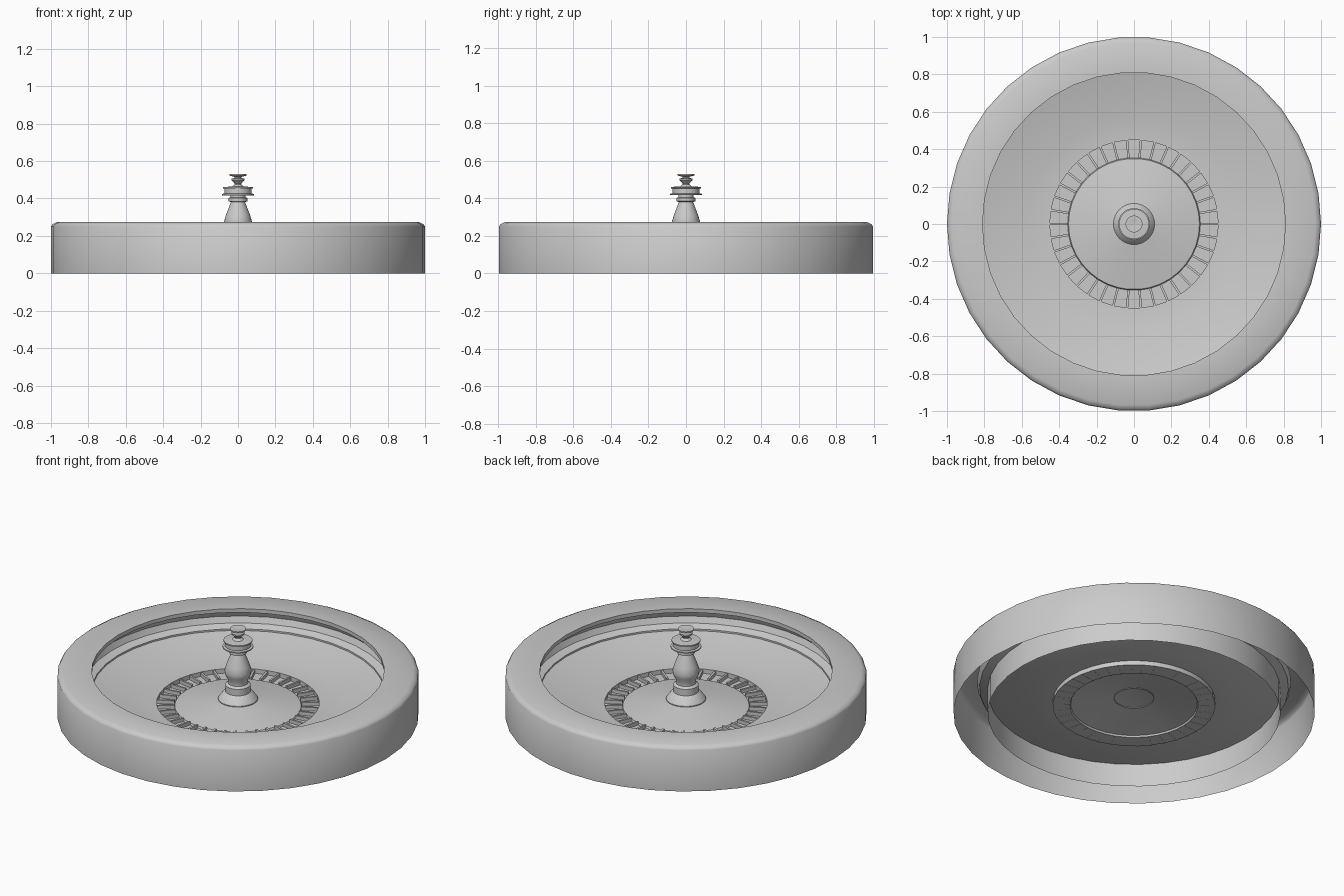
import bpy, bmesh, math
from mathutils import Matrix

if "Cube" in bpy.data.objects:
    bpy.data.objects.remove(bpy.data.objects["Cube"])

POCKETS = 38


def lathe(name, profile, sides, angle=30, outward=None):
    """Revolve an (r, z) profile around the z axis."""
    bm = bmesh.new()
    rings = []
    for r, z in profile:
        if r == 0:
            rings.append([bm.verts.new((0, 0, z))] * sides)
        else:
            rings.append([bm.verts.new((r * math.cos(2 * math.pi * i / sides),
                                        r * math.sin(2 * math.pi * i / sides), z))
                          for i in range(sides)])
    for a, b in zip(rings, rings[1:]):
        for i in range(sides):
            j = (i + 1) % sides
            loop = list(dict.fromkeys((a[i], a[j], b[j], b[i])))
            bm.faces.new(loop)
    return finish(name, bm, angle)


def finish(name, bm, angle):
    mesh = bpy.data.meshes.new(name)
    bm.to_mesh(mesh)
    bm.free()
    obj = bpy.data.objects.new(name, mesh)
    bpy.context.collection.objects.link(obj)
    bpy.ops.object.select_all(action='DESELECT')
    bpy.context.view_layer.objects.active = obj
    obj.select_set(True)
    bpy.ops.object.shade_smooth_by_angle(angle=math.radians(angle))
    return obj


# Outer casing: open underneath, rounded rim, undercut ball track, inner skirt
lathe("outer_casing", [(1.0, 0), (1.0, 0.25), (0.992, 0.262), (0.97, 0.273),
                       (0.81, 0.273), (0.81, 0.25), (0.855, 0.235),
                       (0.87, 0.20), (0.855, 0.165), (0.81, 0.15),
                       (0.81, 0)], POCKETS, 40)

# Sloping bowl surface down to the pocket ring
lathe("bowl", [(0.81, 0.14), (0.57, 0.083), (0.455, 0.077)], POCKETS)

# Pocket trough and central cone
lathe("pocket_ring", [(0.455, 0.077), (0.45, 0.077), (0.45, 0.05),
                      (0.355, 0.05)], POCKETS)
lathe("centre_cone", [(0.355, 0.05), (0.35, 0.06), (0.11, 0.10), (0, 0.115)], POCKETS)

# Pocket dividers
bm = bmesh.new()
for i in range(POCKETS):
    m = (Matrix.Rotation(2 * math.pi * i / POCKETS, 4, 'Z')
         @ Matrix.Translation((0.402, 0, 0.06))
         @ Matrix.Diagonal((0.098, 0.012, 0.022, 1)))
    bmesh.ops.create_cube(bm, size=1, matrix=m)
finish("pocket_dividers", bm, 30)

# Turned spindle
lathe("spindle", [(0.11, 0.095), (0.11, 0.105), (0.085, 0.14), (0.07, 0.15),
                  (0.07, 0.19), (0.055, 0.20), (0.055, 0.22), (0.07, 0.25),
                  (0.075, 0.275), (0.065, 0.31), (0.038, 0.38), (0.05, 0.385),
                  (0.05, 0.403), (0.04, 0.406), (0.04, 0.417)], 32)

# Handle drum with flanges
lathe("turret_drum", [(0.04, 0.417), (0.085, 0.417), (0.085, 0.424),
                      (0.072, 0.427), (0.072, 0.452), (0.08, 0.454),
                      (0.08, 0.461), (0.03, 0.464)], 32)

# Finial
lathe("finial", [(0.03, 0.464), (0.018, 0.475), (0.018, 0.48), (0.035, 0.497),
                 (0.035, 0.505), (0.018, 0.51), (0.018, 0.515), (0.045, 0.522),
                 (0.045, 0.53), (0.02, 0.53), (0, 0.525)], 32)
